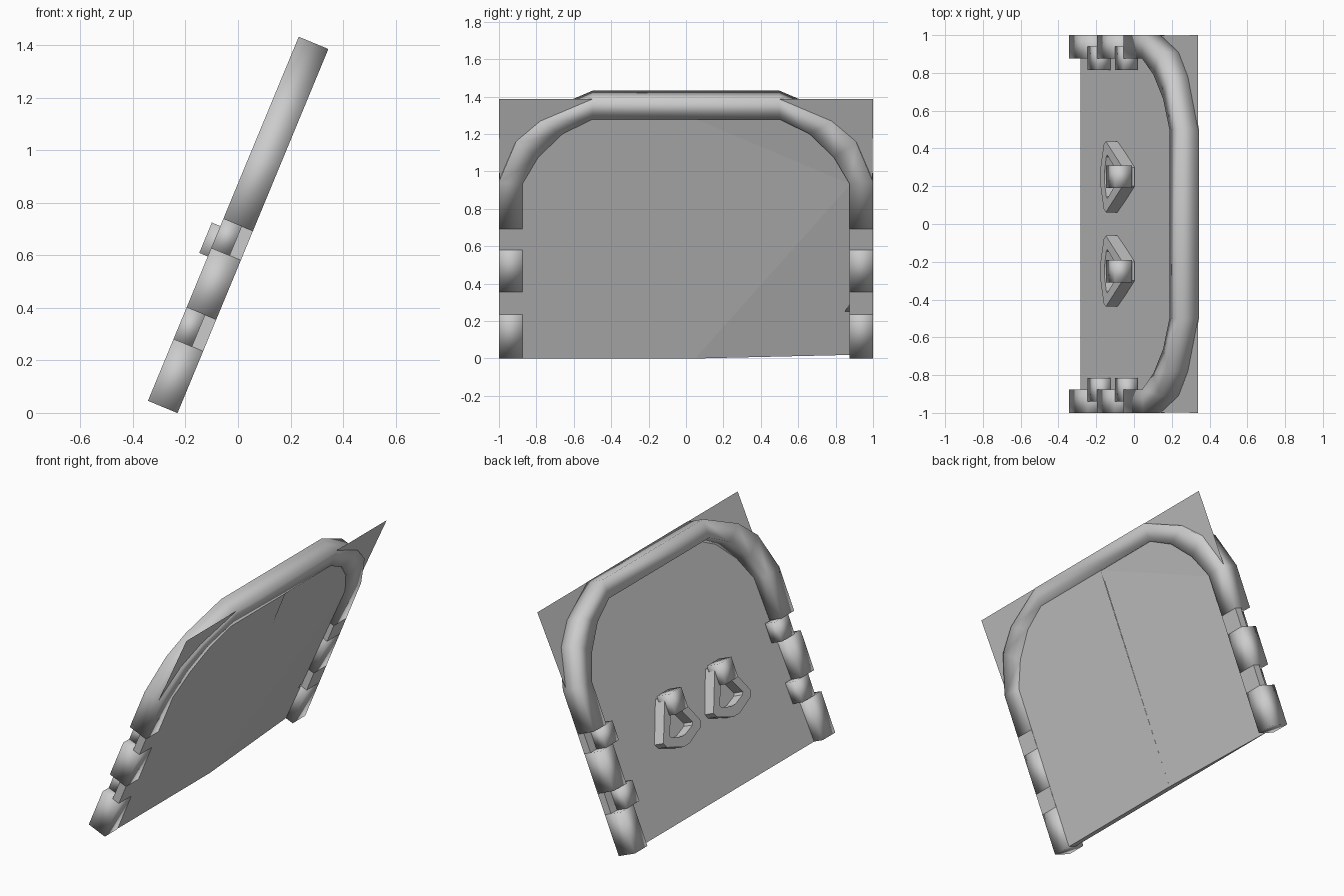
import bpy, math
from mathutils import Vector

if "Cube" in bpy.data.objects:
    bpy.data.objects.remove(bpy.data.objects["Cube"])

T = math.radians(67.5)
ORIGIN = Vector((-0.232, 0, 0))
SLOPE = Vector((math.cos(T), 0, math.sin(T)))
NORMAL = Vector((-math.sin(T), 0, math.cos(T)))


def place(u, v, w):
    """u across the width, v up the slope, w out of the front face."""
    return ORIGIN + Vector((0, u, 0)) + SLOPE * v + NORMAL * w


def make(name, points, faces, smooth=0):
    me = bpy.data.meshes.new(name)
    me.from_pydata([place(*p) for p in points], [], faces)
    ob = bpy.data.objects.new(name, me)
    bpy.context.collection.objects.link(ob)
    bpy.context.view_layer.objects.active = ob
    ob.select_set(True)
    if len(faces) > 2:
        bpy.ops.object.mode_set(mode='EDIT')
        bpy.ops.mesh.select_all(action='SELECT')
        bpy.ops.mesh.normals_make_consistent(inside=False)
        bpy.ops.object.mode_set(mode='OBJECT')
    if smooth:
        bpy.ops.object.shade_smooth_by_angle(angle=math.radians(smooth))
    ob.select_set(False)
    return ob


def band(name, outer, inner, w0, w1, closed=False, smooth=0):
    """Rectangular bar following paired outer and inner outlines."""
    pts, faces = [], []
    for o, i in zip(outer, inner):
        pts += [(*o, w0), (*o, w1), (*i, w1), (*i, w0)]
    n = len(outer)
    for k in range(n if closed else n - 1):
        a, b = 4 * k, 4 * ((k + 1) % n)
        faces += [(a + j, a + (j + 1) % 4, b + (j + 1) % 4, b + j) for j in range(4)]
    if not closed:
        e = 4 * (n - 1)
        faces += [(0, 1, 2, 3), (e + 3, e + 2, e + 1, e)]
    return make(name, pts, faces, smooth)


def block(name, u0, u1, v0, v1, w0, w1, smooth=0):
    return band(name, [(u0, v0), (u0, v1)], [(u1, v0), (u1, v1)], w0, w1, smooth=smooth)


def mirrored(half):
    return half + [(-u, v) for u, v in reversed(half)]


# Arched rim
outer = mirrored([(1, 0.75), (1, 1.02), (0.91, 1.25), (0.78, 1.37), (0.5, 1.5)])
inner = mirrored([(0.875, 0.75), (0.875, 1.01), (0.79, 1.165), (0.66, 1.30), (0.5, 1.385)])
band("arched_rim", outer, inner, -0.002, 0.12, smooth=95)

# Side posts, thin at the notches, with offset clips filling them
for side, s in (("left", -1), ("right", 1)):
    for k, (a, b) in enumerate(((0, 0.255), (0.385, 0.63))):
        block(f"{side}_post_{k}", s, s * 0.875, a, b, -0.002, 0.12, smooth=95)
    for k, (a, b) in enumerate(((0.255, 0.385), (0.63, 0.75))):
        block(f"{side}_post_link_{k}", s, s * 0.875, a, b, -0.002, 0.045)
        block(f"{side}_clip_{k}", s * 0.94, s * 0.815, a, b, 0.04, 0.12, smooth=95)

# Thin front sheet, reaching the square corners behind the rim
make("front_sheet", [(-0.99, 0, 0.055), (0.99, 0, 0.055), (1, 1.5, 0.003), (-1, 1.5, 0.003)],
     [(0, 1, 2, 3)])

# Back sheet: flush on one half, twisting inward on the other
left = [p for p in inner[1:-1] if p[0] < 0]
poly = [(0.05, 0), (0.05, 1.385)] + left + [(-0.88, 0)]
make("back_sheet", [(u, v, 0) for u, v in poly], [tuple(range(len(poly)))])
make("back_sheet_twist", [(0.05, 0, 0), (0.88, 0, 0.05), (0.88, 1.0, 0.018), (0.05, 1.385, 0.003)],
     [(0, 1, 2), (0, 2, 3)])
make("bottom_edge", [(-0.88, 0, 0), (0.05, 0, 0), (0.88, 0, 0.05), (-0.88, 0, 0.055)],
     [(0, 1, 2, 3)])

# Two handles, each a pointed ring under a square mount
for side, c in (("left", -0.25), ("right", 0.25)):
    ring_o = mirrored([(0.05, 0.70), (0.188, 0.47), (0.17, 0.44), (0.03, 0.39)])
    ring_i = mirrored([(0.03, 0.62), (0.115, 0.49), (0.105, 0.475), (0.02, 0.45)])
    band(side + "_handle_ring", [(c + u, v) for u, v in ring_o],
         [(c + u, v) for u, v in ring_i], 0.035, 0.105, closed=True)
    block(side + "_handle_mount", c - 0.06, c + 0.06, 0.595, 0.72, 0.06, 0.155, smooth=95)
